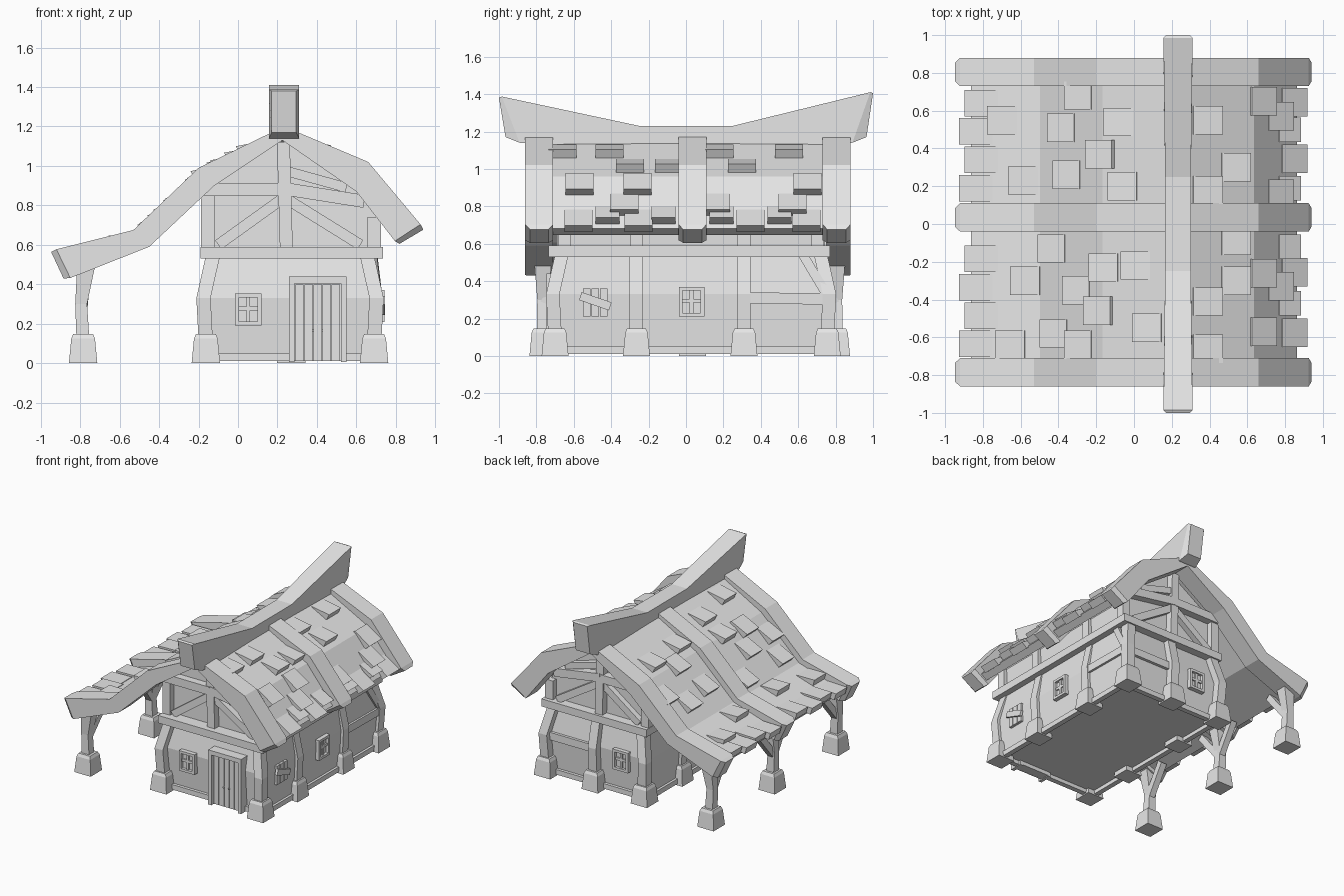
import bpy, bmesh
from mathutils import Vector as V

cube = bpy.data.objects.get("Cube")
if cube:
    bpy.data.objects.remove(cube)

clay = bpy.data.materials.new("plain_grey")
clay.use_nodes = True
clay.diffuse_color = (0.8, 0.8, 0.8, 1)
clay.node_tree.nodes["Principled BSDF"].inputs["Base Color"].default_value = (0.8, 0.8, 0.8, 1)

X, Y, Z = V((1, 0, 0)), V((0, 1, 0)), V((0, 0, 1))


def loft(name, *solids):
    """Each solid is a list of matching cross-sections, skinned and capped."""
    bm = bmesh.new()
    for sections in solids:
        rings = [[bm.verts.new(p) for p in s] for s in sections]
        n = len(rings[0])
        for a, b in zip(rings, rings[1:]):
            for i in range(n):
                j = (i + 1) % n
                bm.faces.new((a[i], a[j], b[j], b[i]))
        bm.faces.new(rings[0])
        bm.faces.new(rings[-1])
    bmesh.ops.recalc_face_normals(bm, faces=bm.faces)
    mesh = bpy.data.meshes.new(name)
    bm.to_mesh(mesh)
    bm.free()
    mesh.materials.append(clay)
    obj = bpy.data.objects.new(name, mesh)
    bpy.context.collection.objects.link(obj)


def rect(x0, x1, y0, y1, z):
    return [V((x0, y0, z)), V((x1, y0, z)), V((x1, y1, z)), V((x0, y1, z))]


def square(x, y, z, h):
    return rect(x - h, x + h, y - h, y + h, z)


def beam(name, p, q, w, d, axis):
    """Straight timber from p to q, w wide and d deep along axis."""
    p, q = V(p), V(q)
    s = axis.cross(q - p).normalized() * w / 2
    a = axis * d / 2
    loft(name, [[c + s + a, c - s + a, c - s - a, c + s - a] for c in (p, q)])


def panel(name, origin, u, n, rects):
    """Upright boards (u0, u1, z0, z1, depth) standing off a wall."""
    o, solids = V(origin), []
    for u0, u1, z0, z1, d in rects:
        flat = [o + u * a + Z * b for a, b in ((u0, z0), (u1, z0), (u1, z1), (u0, z1))]
        solids.append([[p - n * 0.05 for p in flat], [p + n * d for p in flat]])
    loft(name, *solids)


# Walls: bulging lower storey, gabled upper storey, sill frame below the floor
loft("lower_wall", [rect(-0.17, 0.70, -0.67, 0.725, 0.04), rect(-0.185, 0.715, -0.69, 0.745, 0.33),
                    rect(-0.15, 0.68, -0.64, 0.7, 0.56)])
gable = [(-0.16, 0.55), (0.69, 0.55), (0.7, 0.74), (0.6, 0.89), (0.23, 1.14), (-0.13, 0.91), (-0.16, 0.87)]
loft("upper_wall", [[V((x, y, z)) for x, z in gable] for y in (-0.635, 0.695)])
for y in (-0.675, 0.73):
    beam("sill_end", (-0.19, y, 0.03), (0.72, y, 0.03), 0.04, 0.04, Y)
for x in (-0.17, 0.7):
    beam("sill_side", (x, -0.69, 0.03), (x, 0.745, 0.03), 0.04, 0.04, X)
loft("belt_beam", [rect(-0.19, 0.735, -0.735, 0.77, z) for z in (0.53, 0.59)])


# Stone feet and bowed wall posts
def foot(x, y):
    loft("stone_foot", [square(x, y, 0, 0.072), square(x, y, 0.125, 0.06), square(x, y, 0.148, 0.05)])


def wall_post(x, y, nx, ny):
    steps = ((0.1, 0), (0.33, 0.012), (0.54, -0.035))
    loft("wall_post", [square(x + nx * k, y + ny * k, z, 0.036) for z, k in steps])


for x, nx in ((-0.163, -1), (0.69, 1)):
    for y, ny in ((-0.7, -1), (-0.265, 0), (0.31, 0), (0.755, 1)):
        foot(x, y)
        wall_post(x, y, nx, ny)
        loft("upper_post", [square(x + (0.01 if nx < 0 else 0), y - ny * 0.05, z, 0.034)
                            for z in (0.58, 0.88 if nx < 0 else 0.74)])
foot(0.27, 0.755)
wall_post(0.27, 0.75, 0, 1)

# Gable timbering, front and back
for y in (-0.65, 0.71):
    def timber(name, a, b, w, d=0.06):
        beam(name, (a[0], y, a[1]), (b[0], y, b[1]), w, d, Y)
    timber("king_post", (0.245, 0.58), (0.23, 1.12), 0.065, 0.08)
    timber("tie_beam_long", (-0.17, 0.88), (0.23, 0.88), 0.065, 0.09)
    timber("tie_beam_short", (0.23, 0.885), (0.64, 0.82), 0.065, 0.09)
    timber("brace_right", (0.25, 0.83), (0.62, 0.6), 0.055)
    timber("brace_left", (0.22, 0.83), (-0.1, 0.6), 0.055)
    timber("gable_brace_right", (0.26, 0.97), (0.55, 0.89), 0.05)

# Side and back rails
beam("side_rail", (0.7, 0.33, 0.31), (0.7, 0.74, 0.305), 0.06, 0.06, X)
beam("side_brace", (0.68, 0.62, 0.55), (0.705, 0.745, 0.34), 0.05, 0.05, X)
beam("back_rail", (0.27, 0.735, 0.31), (0.69, 0.735, 0.31), 0.06, 0.06, Y)

# Windows
frame = [(-0.068, 0.068, -0.08, 0.08, 0.008), (-0.068, -0.048, -0.08, 0.08, 0.03),
         (0.048, 0.068, -0.08, 0.08, 0.03), (-0.068, 0.068, 0.06, 0.08, 0.03),
         (-0.068, 0.068, -0.08, -0.06, 0.03), (-0.01, 0.01, -0.07, 0.07, 0.02),
         (-0.06, 0.06, -0.005, 0.015, 0.02)]
panel("front_window", (0.052, -0.69, 0.272), X, -Y, frame)
panel("side_window", (0.712, 0.03, 0.29), Y, X, frame)
panel("back_window", (0.04, 0.742, 0.28), X, Y, frame)
slats = [(c - 0.02, c + 0.02, -0.075, 0.075, 0.02) for c in (-0.046, 0, 0.046)]
panel("boarded_window", (0.71, -0.485, 0.285), Y, X, slats)
beam("nailed_board", (0.735, -0.565, 0.32), (0.735, -0.405, 0.265), 0.045, 0.02, X)

# Door
boards = [(c * 0.046 - 0.021, c * 0.046 + 0.021, 0.01, 0.4, 0.03) for c in range(-2, 3)]
boards += [(-0.145, -0.118, 0.005, 0.44, 0.055), (0.118, 0.145, 0.005, 0.44, 0.055),
           (-0.145, 0.145, 0.405, 0.44, 0.055), (-0.12, 0.12, 0.01, 0.41, 0.018),
           (-0.028, -0.018, 0.16, 0.17, 0.04), (0.018, 0.028, 0.16, 0.17, 0.04)]
panel("door", (0.404, -0.69, 0), X, -Y, boards)

# Curved rafters: paired top and underside points
top = [V((x, 0, z)) for x, z in ((-0.95, 0.57), (-0.53, 0.675), (-0.2, 0.99), (0.233, 1.2), (0.66, 1.02), (0.945, 0.68))]
under = [V((x, 0, z)) for x, z in ((-0.88, 0.42), (-0.45, 0.59), (-0.12, 0.9), (0.225, 1.13), (0.6, 0.87), (0.81, 0.6))]


def station(t, b, y0, y1):
    return [t + Y * y0, t + Y * y1, b + Y * y1, b + Y * y0]


for yc in (-0.785, 0.035, 0.805):
    def full(t, b, h=0.075):
        return station(t, b, yc - h, yc + h)

    def tip(i, j):
        t, b = top[i], under[i]
        inner = full(t.lerp(top[j], 0.07), b.lerp(under[j], 0.07))
        return full(t.lerp(b, 0.04), b.lerp(t, 0.06), 0.05), inner
    a, b = tip(0, 1)
    c, d = tip(-1, -2)
    loft("rafter", [a, b] + [full(t, u) for t, u in zip(top[1:-1], under[1:-1])] + [d, c])

# Roof sheet sunk between the rafter faces
deck_top = [t.lerp(u, 0.4) for t, u in zip(top, under)]
deck_low = [t.lerp(u, 0.8) for t, u in zip(top, under)]
for line in (deck_top, deck_low):
    line[0] = line[0].lerp(line[1], 0.14)
    line[-1] = line[-1].lerp(line[-2], 0.11)
loft("roof_sheet", [station(t, b, -0.77, 0.79) for t, b in zip(deck_top, deck_low)])


# Raised wedge shingles
def shingle(x, y, w=0.15, length=0.15):
    a, b = next((p, q) for p, q in zip(deck_top, deck_top[1:]) if x <= q.x or q is deck_top[-1])
    down = (b - a).normalized()
    up = V((-down.z, 0, down.x))
    c = a + (b - a) * ((x - a.x) / (b.x - a.x))
    if x < 0.23:
        down = -down
    hi, lo = c - down * length / 2, c + down * length / 2
    side = Y * w / 2
    ends = [hi - up * 0.03, hi + up * 0.004, lo + up * 0.052, lo - up * 0.005]
    return [[p + Y * y - side for p in ends], [p + Y * y + side for p in ends]]


spots = [(-0.57, -0.3), (-0.42, -0.13), (-0.41, -0.58), (-0.29, -0.35), (-0.28, -0.64), (-0.18, -0.46),
         (-0.15, -0.23), (0.02, -0.22), (0.08, -0.55), (-0.65, -0.64), (-0.69, 0.55), (-0.58, 0.23),
         (-0.37, 0.51), (-0.28, 0.68), (-0.34, 0.26), (-0.07, 0.54), (-0.05, 0.2), (-0.17, 0.37),
         (0.38, -0.41), (0.38, 0.18), (0.38, 0.55), (0.38, -0.66), (0.53, -0.3), (0.53, 0.3), (0.53, -0.09),
         (0.67, -0.57), (0.67, -0.26), (0.67, 0.65), (0.76, -0.33), (0.76, 0.16), (0.76, 0.57)]
shingles = [shingle(x, y) for x, y in spots]
for bay in (-0.635, 0.19):
    for i in range(4):
        shingles.append(shingle(-0.83 + 0.03 * (i % 2), bay + i * 0.15, 0.14, 0.17))
for y in (-0.575, -0.255, 0.345, 0.645):
    shingles.append(shingle(0.83, y, 0.15, 0.15))
for y in (-0.42, -0.12, 0.19, 0.5):
    shingles.append(shingle(0.805, y, 0.13, 0.12))
loft("shingles", *shingles)

# Sagging ridge log with raised, clipped ends: top y, top z, bottom y, bottom z, half width
ridge = [(-1, 1.38, -0.965, 1.17, 0.062), (-0.985, 1.387, -0.89, 1.14, 0.077), (-0.25, 1.23, -0.25, 1.1, 0.068),
         (0.25, 1.23, 0.25, 1.1, 0.068), (0.985, 1.41, 0.89, 1.14, 0.077), (1, 1.405, 0.965, 1.17, 0.062)]
loft("ridge_log", [[V((0.233 - h, ty, tz)), V((0.233 + h, ty, tz)), V((0.233 + h, by, bz)), V((0.233 - h, by, bz))]
                   for ty, tz, by, bz, h in ridge])

# Lean-to posts with forked braces
for y, forks in ((-0.765, (1,)), (0.035, (-1, 1)), (0.805, (-1,))):
    foot(-0.785, y)
    loft("porch_post", [square(-0.785, y, 0.1, 0.033), square(-0.795, y, 0.3, 0.03), square(-0.77, y, 0.49, 0.045)])
    for f in forks:
        beam("porch_brace", (-0.79, y, 0.27), (-0.77, y + f * 0.17, 0.49), 0.05, 0.05, X)
